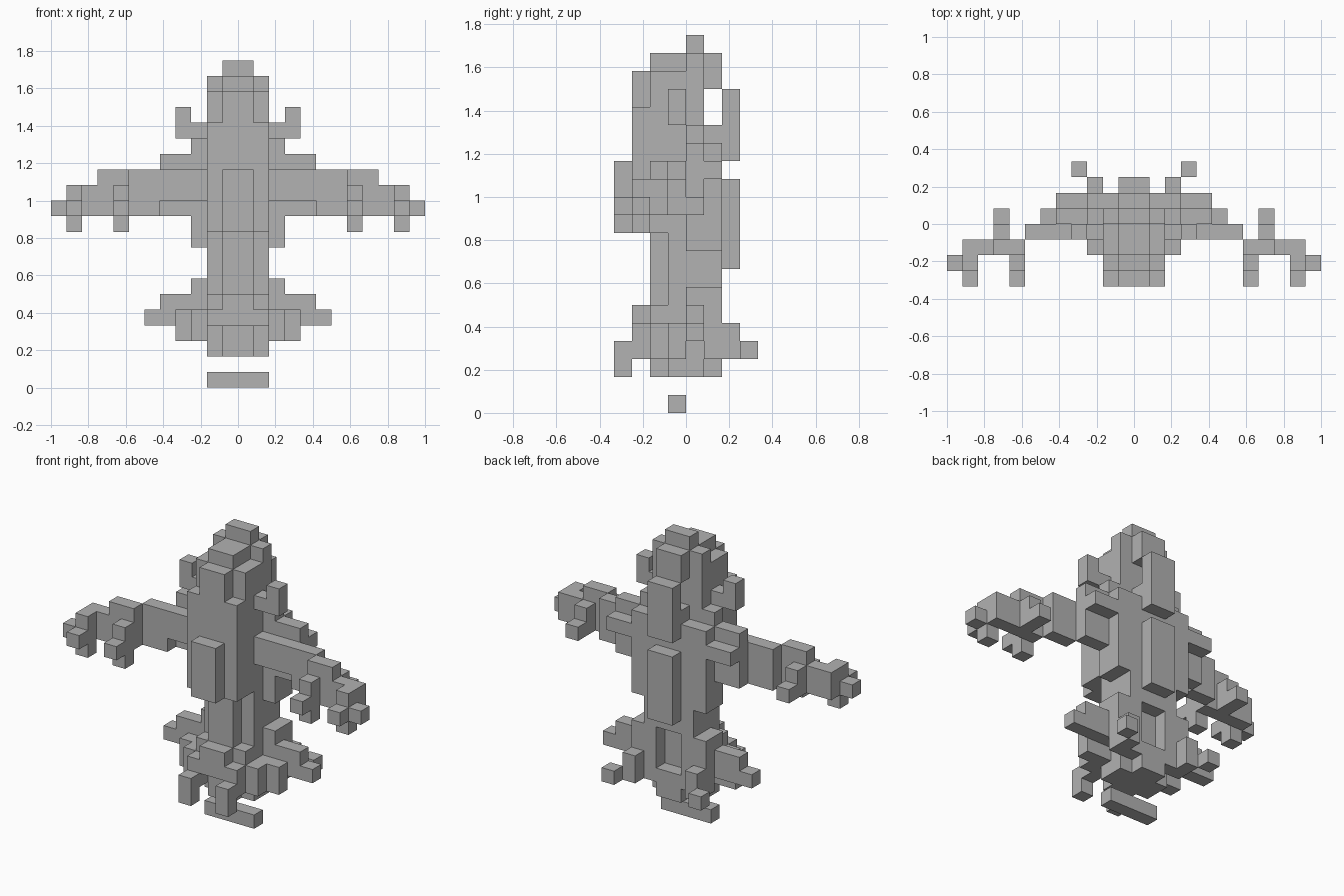
import bpy, bmesh

if "Cube" in bpy.data.objects:
    bpy.data.objects.remove(bpy.data.objects["Cube"])

U = 1 / 12                      # size of one block
STEPS = ((1, 0, 0), (-1, 0, 0), (0, 1, 0), (0, -1, 0), (0, 0, 1), (0, 0, -1))

grey = bpy.data.materials.new("stone grey")
grey.diffuse_color = (0.445, 0.445, 0.445, 1)
grey.use_nodes = True
grey.node_tree.nodes["Principled BSDF"].inputs["Base Color"].default_value = grey.diffuse_color

parts = {}
taken = set()


def part(name, *boxes):
    """Fill boxes (x0, x1, y0, y1, z0, z1) in blocks, mirrored across x = 0."""
    cells = set()
    for x0, x1, y0, y1, z0, z1 in boxes:
        for x in range(x0, x1):
            for y in range(y0, y1):
                for z in range(z0, z1):
                    cells |= {(x, y, z), (-1 - x, y, z)}
    parts[name] = cells - taken
    taken.update(cells)


def build(name, cells):
    """Outer skin of the cells, with flat areas merged."""
    bm = bmesh.new()
    for c in sorted(cells):
        for d in STEPS:
            if tuple(a + b for a, b in zip(c, d)) in taken:
                continue
            axis = next(i for i in range(3) if d[i])
            u, v = (axis + 1) % 3, (axis + 2) % 3
            corners = []
            for s, t in ((0, 0), (1, 0), (1, 1), (0, 1)):
                p = list(c)
                p[axis] += d[axis] > 0
                p[u] += s
                p[v] += t
                corners.append(bm.verts.new([k * U for k in p]))
            bm.faces.new(corners if d[axis] > 0 else corners[::-1])
    bmesh.ops.remove_doubles(bm, verts=bm.verts, dist=1e-4)
    bmesh.ops.dissolve_limit(bm, angle_limit=0.01, verts=bm.verts, edges=bm.edges)
    me = bpy.data.meshes.new(name)
    bm.to_mesh(me)
    bm.free()
    me.materials.append(grey)
    bpy.context.collection.objects.link(bpy.data.objects.new(name, me))


# Floating foot plate
part("bottom_plate", (0, 2, -1, 0, 0, 1))

# Trunk, chest and back ridges
part("trunk",
     (0, 2, -1, 1, 5, 17), (0, 1, -2, -1, 7, 10), (0, 2, -2, -1, 10, 17),
     (0, 1, 1, 2, 7, 16), (1, 2, 1, 2, 6, 15), (2, 3, 0, 2, 9, 15),
     (2, 3, 0, 1, 15, 16))
part("chest", (0, 2, -3, -2, 10, 17))
part("chest_ridge", (0, 1, -4, -3, 10, 14))
part("lower_back_ridge", (0, 1, 2, 3, 8, 13))
part("upper_back_ridge", (0, 1, 2, 3, 14, 18))

# Head
part("head",
     (0, 2, -2, 0, 17, 19), (0, 1, -2, 0, 19, 20), (0, 2, 0, 1, 17, 20),
     (0, 1, 1, 2, 18, 20))
part("brow", (0, 1, -3, -2, 17, 19))
part("crest", (0, 1, 0, 1, 20, 21))
part("ears", (2, 4, -1, 0, 16, 17), (3, 4, -1, 0, 17, 18))

# Arms and hands
part("shoulders", (3, 5, 0, 1, 11, 15), (3, 5, 1, 2, 13, 14))
part("arms", (2, 5, -1, 0, 12, 14), (5, 7, -1, 0, 11, 14))
part("palms", (7, 9, -2, -1, 11, 14), (9, 11, -2, -1, 11, 13))
part("thumbs", (8, 9, -1, 0, 11, 13), (8, 9, 0, 1, 11, 12))
part("inner_fingers", (7, 8, -3, -2, 10, 13), (7, 8, -4, -3, 11, 12))
part("outer_fingers", (10, 11, -3, -2, 10, 13), (10, 11, -4, -3, 11, 12),
     (11, 12, -3, -2, 11, 12))

# Base with its roots
part("base",
     (0, 1, -2, 2, 2, 4), (1, 2, -1, 1, 2, 3), (0, 2, -2, 1, 3, 6),
     (0, 1, -2, 1, 4, 7), (1, 2, 1, 2, 3, 7))
part("front_knob", (0, 1, -3, -2, 4, 6))
part("front_roots", (1, 2, -3, -2, 3, 5), (1, 2, -4, -3, 2, 4))
part("corner_roots", (2, 3, -2, -1, 3, 5), (2, 3, -1, 0, 3, 5), (3, 4, -1, 0, 3, 5))
part("side_roots", (2, 3, 0, 2, 4, 7), (3, 5, 0, 1, 4, 6), (5, 6, 0, 1, 4, 5))
part("back_roots", (2, 3, 1, 3, 3, 5), (3, 4, 3, 4, 3, 4))

for part_name, part_cells in parts.items():
    build(part_name, part_cells)
